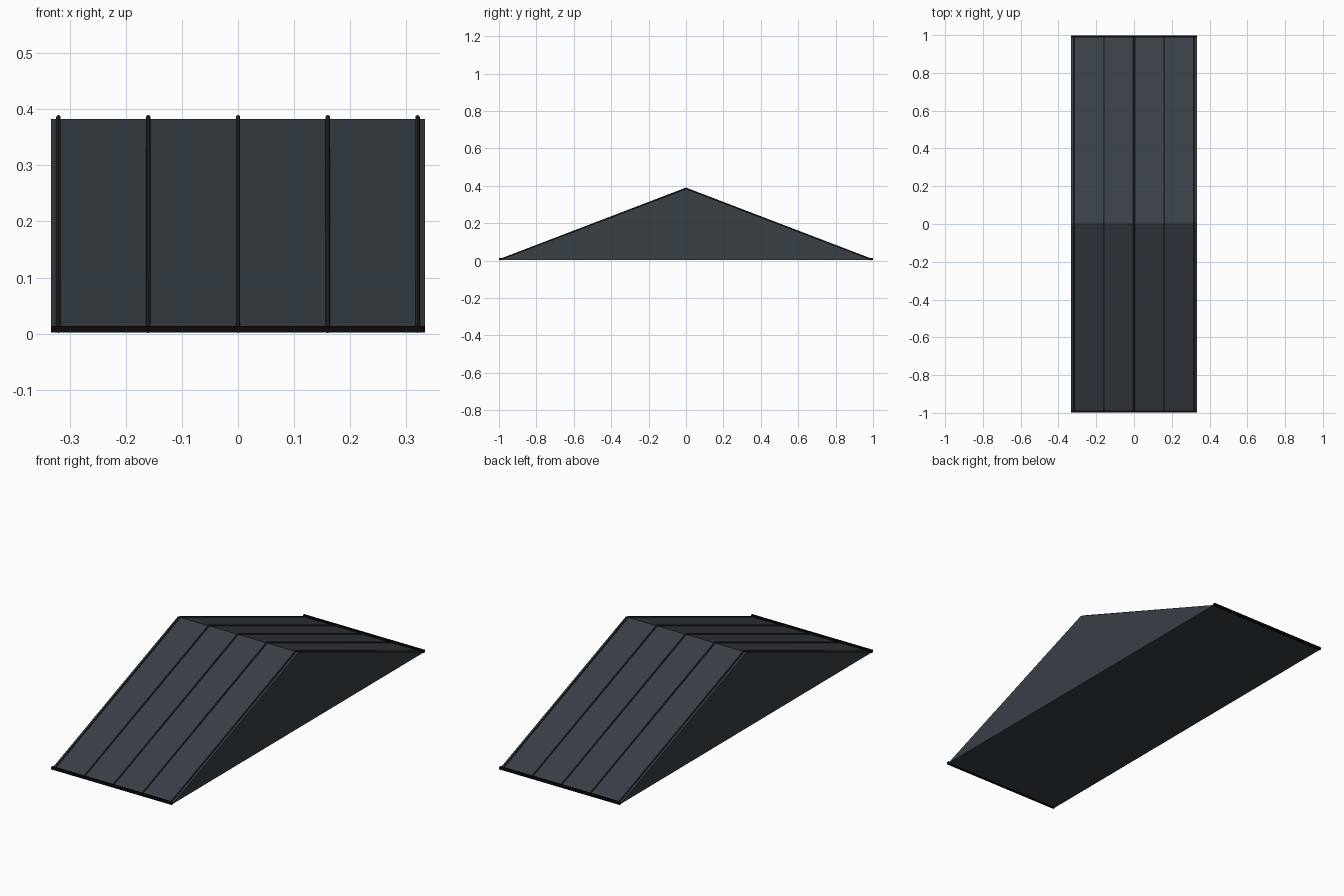
import bpy, bmesh, math
from mathutils import Vector

if "Cube" in bpy.data.objects:
    bpy.data.objects.remove(bpy.data.objects["Cube"])

W, L, H = 0.333, 0.993, 0.383   # half width, half length, ridge height
Z0 = 0.004                      # underside of the roof body


def material(name, rgb):
    m = bpy.data.materials.new(name)
    m.diffuse_color = (*rgb, 1)
    m.use_nodes = True
    m.node_tree.nodes["Principled BSDF"].inputs["Base Color"].default_value = m.diffuse_color
    return m


slate = material("slate grey", (0.040, 0.050, 0.060))
seam = material("dark seam grey", (0.024, 0.027, 0.028))
black = material("black trim", (0.003, 0.003, 0.004))


def finish(bm, name, mat):
    bmesh.ops.recalc_face_normals(bm, faces=bm.faces)
    me = bpy.data.meshes.new(name)
    bm.to_mesh(me)
    bm.free()
    me.materials.append(mat)
    ob = bpy.data.objects.new(name, me)
    bpy.context.collection.objects.link(ob)
    return ob


def rod(name, a, b, r, mat, sides=8):
    a, b = Vector(a), Vector(b)
    bm = bmesh.new()
    bmesh.ops.create_cone(bm, cap_ends=True, segments=sides, radius1=r, radius2=r,
                          depth=(b - a).length)
    ob = finish(bm, name, mat)
    ob.location = (a + b) / 2
    ob.rotation_euler = (b - a).to_track_quat('Z', 'Y').to_euler()
    return ob


# solid gable body: triangular profile extruded across x
bm = bmesh.new()
face = bm.faces.new([bm.verts.new((-W, y, z)) for y, z in ((-L, Z0), (L, Z0), (0, H))])
out = bmesh.ops.extrude_face_region(bm, geom=[face])
bmesh.ops.translate(bm, vec=(2 * W, 0, 0),
                    verts=[v for v in out["geom"] if isinstance(v, bmesh.types.BMVert)])
finish(bm, "roof_body", slate)

for side, label in ((-1, "front"), (1, "back")):
    # standing seams running from eave to ridge
    for i in range(5):
        x = -0.32 + 0.16 * i
        rod(f"{label}_seam_{i + 1}", (x, side * 0.995, 0.005), (x, 0, 0.386),
            0.004, seam)
    # black strip along the eave
    bm = bmesh.new()
    bmesh.ops.create_cube(bm, size=1)
    bmesh.ops.scale(bm, vec=(2 * W, 0.012, 0.012), verts=bm.verts)
    ob = finish(bm, f"{label}_eave_trim", black)
    ob.location = (0, side * 0.993, 0.008)
